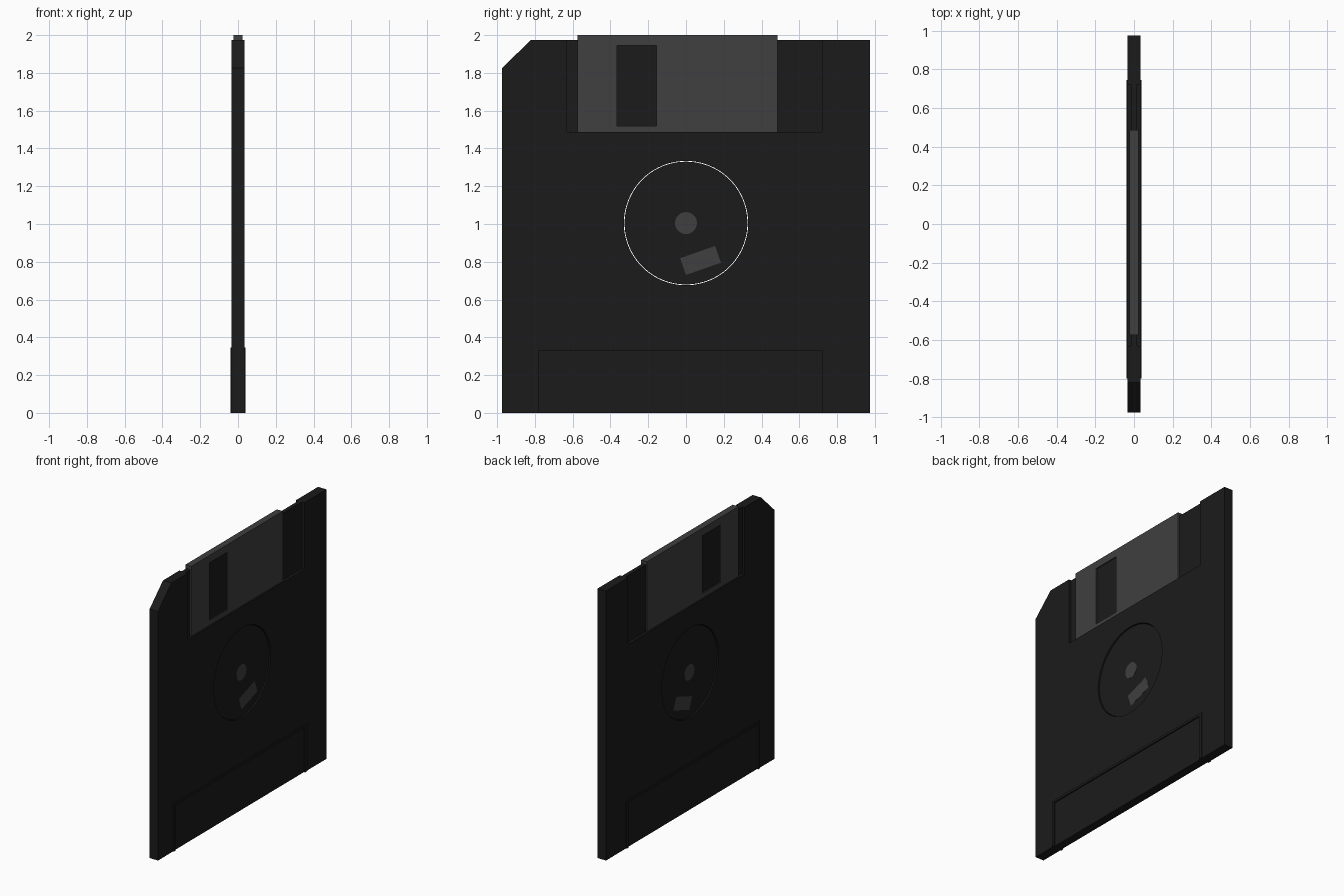
import bpy, bmesh, math

if "Cube" in bpy.data.objects:
    bpy.data.objects.remove(bpy.data.objects["Cube"])


def material(name, v):
    m = bpy.data.materials.new(name)
    m.diffuse_color = (v, v, v, 1)
    m.use_nodes = True
    m.node_tree.nodes["Principled BSDF"].inputs["Base Color"].default_value = m.diffuse_color
    return m


DARK = material("dark_plastic", 0.011)
METAL = material("grey_metal", 0.05)


def prism(name, outline, x0, x1, mat=DARK):
    """Extrude a (y, z) outline along x."""
    bm = bmesh.new()
    face = bm.faces.new([bm.verts.new((x0, y, z)) for y, z in outline])
    ext = bmesh.ops.extrude_face_region(bm, geom=[face])
    for v in ext["geom"]:
        if isinstance(v, bmesh.types.BMVert):
            v.co.x = x1
    bmesh.ops.recalc_face_normals(bm, faces=bm.faces)
    me = bpy.data.meshes.new(name)
    bm.to_mesh(me)
    bm.free()
    me.materials.append(mat)
    ob = bpy.data.objects.new(name, me)
    bpy.context.collection.objects.link(ob)
    return ob


def rect(y0, y1, z0, z1):
    return [(y0, z0), (y1, z0), (y1, z1), (y0, z1)]


def circle(r, n=96):
    return [(r * math.cos(2 * math.pi * i / n), 1.005 + r * math.sin(2 * math.pi * i / n))
            for i in range(n)]


def cut(target, cutter):
    mod = target.modifiers.new("cut", 'BOOLEAN')
    mod.operation = 'DIFFERENCE'
    mod.solver = 'EXACT'
    mod.object = cutter
    bpy.context.view_layer.objects.active = target
    bpy.ops.object.modifier_apply(modifier=mod.name)
    bpy.data.objects.remove(cutter)


def smooth(ob):
    bpy.ops.object.select_all(action='DESELECT')
    ob.select_set(True)
    bpy.context.view_layer.objects.active = ob
    bpy.ops.object.shade_smooth_by_angle(angle=math.radians(30))


# Case with one clipped corner
case = prism("case", [(-0.975, 0), (0.975, 0), (0.975, 1.975), (-0.82, 1.975), (-0.975, 1.825)],
             -0.034, 0.034)
for s in (-1, 1):
    # Shutter track and label recess on each face
    cut(case, prism("track_cutter", rect(-0.63, 0.72, 1.487, 2.1), s * 0.015, s * 0.1))
    cut(case, prism("label_cutter", rect(-0.78, 0.72, -0.1, 0.33), s * 0.031, s * 0.1))
cut(case, prism("hub_cutter", circle(0.329), -0.1, 0.1))
smooth(case)

# Raised rim around each label area
rim = [(-0.80, 0), (-0.78, 0), (-0.78, 0.33), (0.72, 0.33), (0.72, 0), (0.745, 0),
       (0.745, 0.347), (-0.80, 0.347)]
for s, side in ((-1, "left"), (1, "right")):
    prism("label_rim_" + side, rim, s * 0.03, s * 0.04)

# Sliding metal shutter with window
shutter = prism("shutter", rect(-0.575, 0.485, 1.488, 2.0), -0.024, 0.024, METAL)
cut(shutter, prism("window_cutter", rect(-0.365, -0.155, 1.52, 1.945), -0.1, 0.1))

# Hub disc with metal spindle and drive slot
smooth(prism("hub_disc", circle(0.325), -0.026, 0.026))
smooth(prism("spindle", circle(0.058, 48), -0.027, 0.027, METAL))
a = math.radians(19.4)
slot = [(0.077 + u * math.cos(a) - v * math.sin(a), 0.807 + u * math.sin(a) + v * math.cos(a))
        for u, v in rect(-0.098, 0.098, -0.047, 0.047)]
prism("drive_slot", slot, -0.027, 0.027, METAL)
